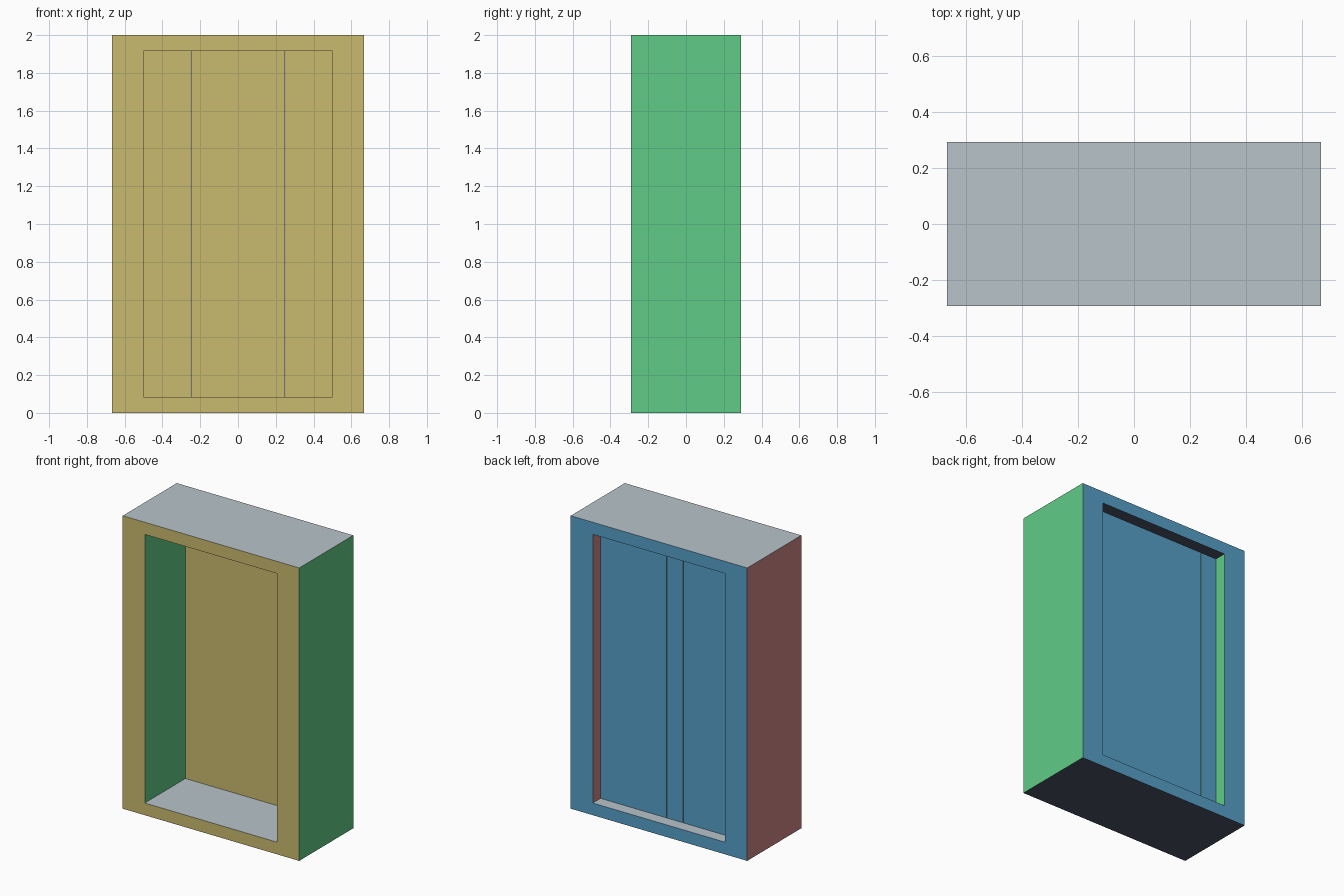
import bpy
import bmesh
from mathutils import Vector

cube = bpy.data.objects.get("Cube")
if cube:
    bpy.data.objects.remove(cube, do_unlink=True)

# Overall dimensions
W, D, H = 1.333, 0.583, 2.0
OPEN_W, RAIL = 1.0, 0.083
PANEL_FRONT, PANEL_BACK = 0.147, 0.208
PLANKS, GAP = 8, 0.0008


def linear(c):
    c /= 255
    return c / 12.92 if c <= 0.04045 else ((c + 0.055) / 1.055) ** 2.4


def make_material(name, rgb):
    mat = bpy.data.materials.new(name)
    mat.use_nodes = True
    colour = [linear(c) for c in rgb] + [1.0]
    mat.diffuse_color = colour
    mat.node_tree.nodes["Principled BSDF"].inputs["Base Color"].default_value = colour
    return mat


# One colour for each facing direction
FACINGS = [
    (Vector((0, -1, 0)), make_material("front tan", (201, 186, 110))),
    (Vector((0, 1, 0)), make_material("back blue", (87, 160, 201))),
    (Vector((1, 0, 0)), make_material("left green", (97, 203, 135))),
    (Vector((-1, 0, 0)), make_material("right rose", (205, 133, 133))),
    (Vector((0, 0, 1)), make_material("top grey", (184, 196, 202))),
    (Vector((0, 0, -1)), make_material("underside slate", (76, 85, 102))),
]


def finish(name, bm):
    """Colour faces by direction and link the object."""
    bmesh.ops.recalc_face_normals(bm, faces=bm.faces)
    bm.normal_update()
    for face in bm.faces:
        face.material_index = max(range(6), key=lambda i: face.normal.dot(FACINGS[i][0]))
    mesh = bpy.data.meshes.new(name)
    bm.to_mesh(mesh)
    bm.free()
    for _, mat in FACINGS:
        mesh.materials.append(mat)
    obj = bpy.data.objects.new(name, mesh)
    bpy.context.collection.objects.link(obj)
    return obj


def rectangle(bm, half_w, z0, z1, y):
    corners = [(-half_w, z0), (half_w, z0), (half_w, z1), (-half_w, z1)]
    return [bm.verts.new((x, y, z)) for x, z in corners]


# Deep surrounding frame with an open middle
bm = bmesh.new()
loops = [
    rectangle(bm, W / 2, 0, H, -D / 2),
    rectangle(bm, OPEN_W / 2, RAIL, H - RAIL, -D / 2),
    rectangle(bm, OPEN_W / 2, RAIL, H - RAIL, D / 2),
    rectangle(bm, W / 2, 0, H, D / 2),
]
for k, a in enumerate(loops):
    b = loops[(k + 1) % 4]
    for i in range(4):
        j = (i + 1) % 4
        bm.faces.new((a[i], a[j], b[j], b[i]))
finish("frame", bm)

# Vertical planks closing the opening near the back
pitch = OPEN_W / PLANKS
for n in range(PLANKS):
    bm = bmesh.new()
    bmesh.ops.create_cube(bm, size=1)
    bmesh.ops.scale(bm, verts=bm.verts, vec=(pitch - GAP, PANEL_BACK - PANEL_FRONT, H - 2 * RAIL))
    x = -OPEN_W / 2 + (n + 0.5) * pitch
    bmesh.ops.translate(bm, verts=bm.verts, vec=(x, (PANEL_FRONT + PANEL_BACK) / 2, H / 2))
    finish(f"back_plank_{n + 1}", bm)
